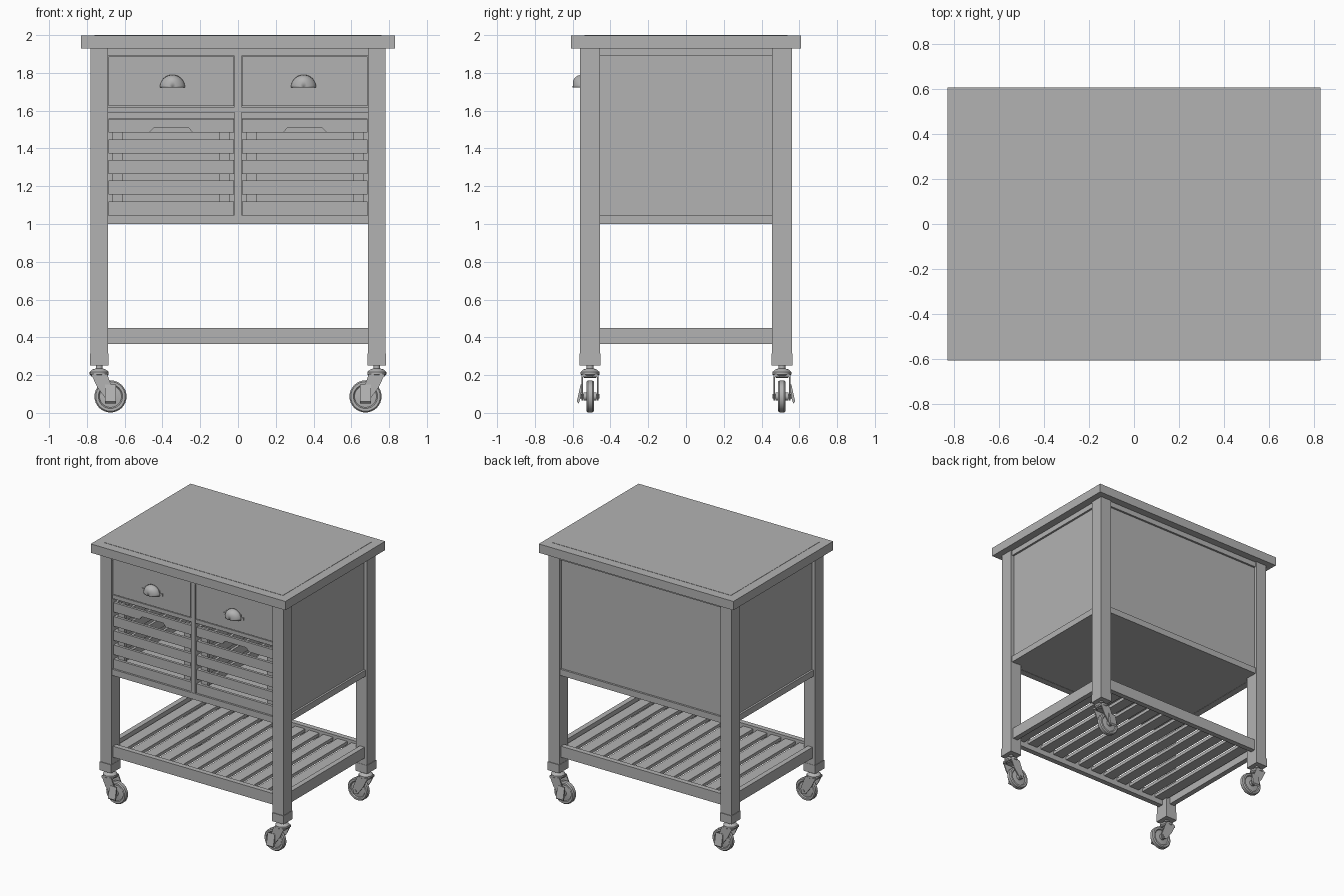
import bpy, bmesh, math
from mathutils import Matrix, Vector

if "Cube" in bpy.data.objects:
    bpy.data.objects.remove(bpy.data.objects["Cube"])

grey = bpy.data.materials.new("plain grey")
grey.diffuse_color = (0.45, 0.45, 0.45, 1)
grey.use_nodes = True
grey.node_tree.nodes["Principled BSDF"].inputs["Base Color"].default_value = grey.diffuse_color


def finish(name, bm, smooth=False):
    bmesh.ops.recalc_face_normals(bm, faces=bm.faces)
    me = bpy.data.meshes.new(name)
    bm.to_mesh(me)
    bm.free()
    me.materials.append(grey)
    ob = bpy.data.objects.new(name, me)
    bpy.context.collection.objects.link(ob)
    if smooth:
        bpy.ops.object.select_all(action='DESELECT')
        ob.select_set(True)
        bpy.context.view_layer.objects.active = ob
        bpy.ops.object.shade_smooth_by_angle(angle=math.radians(35))
    return ob


def add_box(bm, x, y, z):
    c = [(a + b) / 2 for a, b in (x, y, z)]
    s = [abs(b - a) for a, b in (x, y, z)]
    bmesh.ops.create_cube(bm, size=1, matrix=Matrix.Translation(c) @ Matrix.Diagonal((*s, 1)))


def boxes(name, *items):
    bm = bmesh.new()
    for it in items:
        add_box(bm, *it)
    return finish(name, bm)


def add_prism(bm, pts, depth):
    """Extrude a closed outline of 3D points along a vector."""
    f = bm.faces.new([bm.verts.new(p) for p in pts])
    r = bmesh.ops.extrude_face_region(bm, geom=[f])
    vs = [g for g in r['geom'] if isinstance(g, bmesh.types.BMVert)]
    bmesh.ops.translate(bm, vec=depth, verts=vs)


def lathe(bm, profile, centre, axis, n=24):
    """Spin (radius, height) points about an axis."""
    rot = Vector((0, 0, 1)).rotation_difference(Vector(axis)).to_matrix().to_4x4()
    m = Matrix.Translation(centre) @ rot
    rings = [[bm.verts.new(m @ Vector((r * math.cos(2 * math.pi * i / n),
              r * math.sin(2 * math.pi * i / n), h))) for i in range(n)] for r, h in profile]
    for a, b in zip(rings, rings[1:]):
        for i in range(n):
            bm.faces.new((a[i], a[(i + 1) % n], b[(i + 1) % n], b[i]))
    bm.faces.new(rings[0])
    bm.faces.new(rings[-1])


# worktop with a thin inset sheet
boxes("worktop", ((-.83, .83), (-.608, .608), (1.93, 1.998)))
boxes("worktop_sheet", ((-.76, .76), (-.538, .538), (1.99, 2.0)))

# legs with foot sleeves
for sx in (-1, 1):
    for sy in (-1, 1):
        boxes("leg", ((sx * .688, sx * .78), (sy * .455, sy * .56), (.31, 1.93)))
        boxes("leg_sleeve", ((sx * .686, sx * .784), (sy * .453, sy * .565), (.25, .315)))

# cabinet shell
X = (-.69, .69)
for z, n in (((1.89, 1.93), "top_rail"), ((1.0, 1.048), "bottom_rail")):
    boxes(n, (X, (-.55, -.50), z), (X, (.50, .55), z),
          ((-.77, -.72), (-.46, .46), z), ((.72, .77), (-.46, .46), z))
boxes("side_panels", ((-.755, -.735), (-.46, .46), (1.04, 1.90)),
      ((.735, .755), (-.46, .46), (1.04, 1.90)))
boxes("back_panel", (X, (.515, .535), (1.04, 1.90)))
boxes("cabinet_floor", ((-.735, .735), (-.5, .5), (1.002, 1.03)))
boxes("divider", ((-.018, .018), (-.548, .515), (1.045, 1.89)))
boxes("drawer_shelf", (X, (-.545, .515), (1.59, 1.62)))

# two drawers with cup pulls
for cx in (-.354, .354):
    w = .332
    boxes("drawer", ((cx - w, cx + w), (-.545, -.52), (1.625, 1.888)),
          ((cx - w + .02, cx + w - .02), (-.52, .46), (1.64, 1.85)))
    bm = bmesh.new()
    hx = cx * .98
    rows = []
    for j in range(7):
        t = j / 6 * math.pi / 2
        rows.append([bm.verts.new((hx + .068 * math.cos(a) * math.cos(t),
                     -.545 - .055 * math.sin(t),
                     1.722 + .068 * math.sin(a) * math.cos(t) ** .5))
                     for a in [math.pi * i / 16 for i in range(17)]])
    for a, b in zip(rows, rows[1:]):
        for i in range(16):
            bm.faces.new((a[i], a[i + 1], b[i + 1], b[i]))
    bmesh.ops.remove_doubles(bm, verts=bm.verts, dist=.0005)
    ob = finish("cup_pull", bm, True)
    ob.modifiers.new("thickness", 'SOLIDIFY').thickness = .004
    boxes("pull_flange", ((hx - .088, hx + .088), (-.552, -.545), (1.722, 1.742)),
          ((hx - .065, hx + .065), (-.552, -.545), (1.742, 1.76)))

# two slatted crates
for cx in (-.354, .354):
    x0, x1, y0, y1 = cx - .332, cx + .332, -.535, .48
    bm = bmesh.new()
    for k in range(5):
        z = (1.046 + .1095 * k, 1.12 + .1095 * k)
        if k < 4:
            add_box(bm, (x0, x1), (y0, y0 + .02), z)
        add_box(bm, (x0, x1), (y1 - .02, y1), z)
        for a in (x0, x1 - .02):
            add_box(bm, (a, a + .02), (y0 + .02, y1 - .02), z)
    # front top slat with a hand notch
    zb, zt = 1.484, 1.556
    notch = [(x0, zb), (cx - .115, zb), (cx - .09, zb + .027), (cx + .09, zb + .027),
             (cx + .115, zb), (x1, zb), (x1, zt), (x0, zt)]
    add_prism(bm, [(x, y0, z) for x, z in notch], (0, .02, 0))
    # corner posts and floor
    for a in (x0 + .022, x1 - .077):
        for b in (y0 + .02, y1 - .045):
            add_box(bm, (a, a + .055), (b, b + .025), (1.05, 1.55))
    add_box(bm, (x0 + .02, x1 - .02), (y0 + .02, y1 - .02), (1.05, 1.065))
    finish("crate", bm)

# lower shelf frame and slats
Z = (.365, .45)
boxes("shelf_frame", (X, (-.54, -.50), Z), (X, (.50, .54), Z),
      ((-.76, -.72), (-.46, .46), Z), ((.72, .76), (-.46, .46), Z))
pitch = 1.44 / 12
boxes("shelf_slats", *[((-.72 + pitch * i + .018, -.72 + pitch * (i + 1) - .018),
                        (-.50, .50), (.405, .43)) for i in range(12)])

# casters: swivel, fork, wheel and brake tab
for sx in (-1, 1):
    for sy in (-1, 1):
        px, py, wx = sx * .735, sy * .508, sx * .675
        bm = bmesh.new()
        lathe(bm, [(.018, .05), (.018, .02), (.035, .015), (.05, .002), (.05, -.012), (.03, -.03)],
              (px, py, .215), (0, 0, 1))
        fork = [(px + sx * .042, .205), (px - sx * .042, .205), (wx - sx * .022, .10),
                (wx - sx * .012, .066), (wx + sx * .018, .066), (px + sx * .01, .135)]
        for s in (-1, 1):
            y = py + s * .042
            add_prism(bm, [(x, y - .004, z) for x, z in fork], (0, .008, 0))
        add_box(bm, (px - .04, px + .04), (py - .046, py + .046), (.19, .207))
        finish("caster_fork", bm, True)
        bm = bmesh.new()
        lathe(bm, [(.022, -.034), (.022, -.016), (.058, -.012), (.064, -.02), (.078, -.02),
                   (.085, -.012), (.085, .012), (.078, .02), (.064, .02), (.058, .012),
                   (.022, .016), (.022, .034)], (wx, py, .087), (0, 1, 0), 32)
        lathe(bm, [(.012, -.05), (.012, .05)], (wx, py, .087), (0, 1, 0), 12)
        finish("caster_wheel", bm, True)
        bm = bmesh.new()
        tab = [(.044, .15), (.05, .15), (.07, .06), (.06, .05), (.048, .085)]
        add_prism(bm, [(wx - .03, py + sy * y, z) for y, z in tab], (.06, 0, 0))
        finish("brake_tab", bm)
